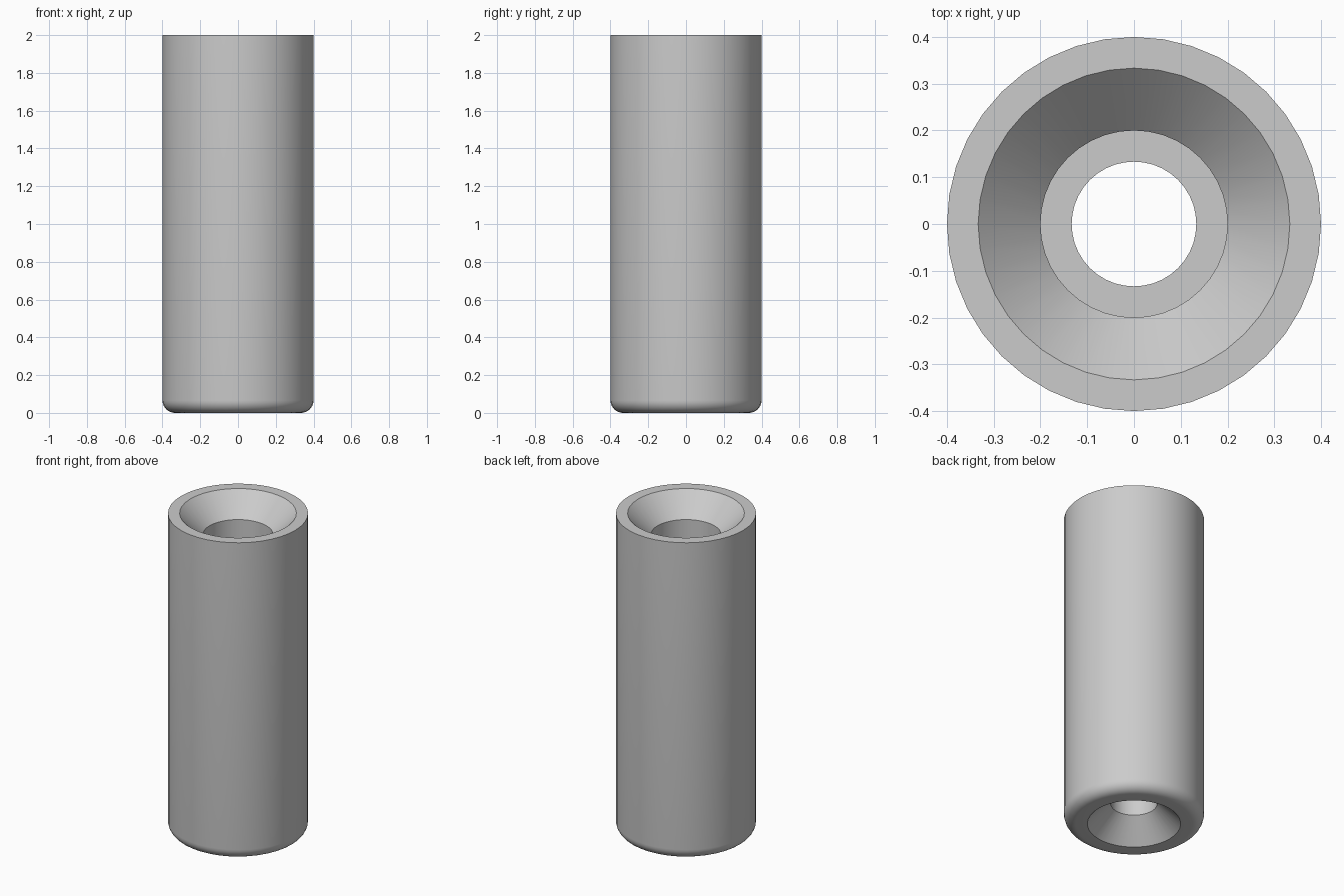
import bpy, bmesh, math

cube = bpy.data.objects.get("Cube")
if cube:
    bpy.data.objects.remove(cube, do_unlink=True)

SEGMENTS = 40
UNIT = 1 / 15          # one design unit of the part
HEIGHT, OUTER, FILLET = 30, 6, 1

grey = bpy.data.materials.new("plain_grey")
grey.use_nodes = True
colour = (0.6, 0.6, 0.6, 1)
grey.diffuse_color = colour
grey.node_tree.nodes["Principled BSDF"].inputs["Base Color"].default_value = colour

# Rounded lower outer edge
fillet = []
for i in range(9):
    a = math.pi / 2 * i / 8
    fillet.append((OUTER - FILLET + FILLET * math.sin(a), FILLET - FILLET * math.cos(a)))

# Closed section (radius, height): outside, top rim, funnel, bore, ledge, hole, countersink
profile = fillet + [
    (OUTER, HEIGHT), (5, HEIGHT), (3, HEIGHT - 2),
    (3, HEIGHT / 2), (2, HEIGHT / 2), (2, 2), (4, 0),
]

# Revolve the section around the vertical axis
bm = bmesh.new()
rings = []
for s in range(SEGMENTS):
    t = math.tau * s / SEGMENTS
    rings.append([bm.verts.new((r * UNIT * math.cos(t), r * UNIT * math.sin(t), z * UNIT))
                  for r, z in profile])
for s in range(SEGMENTS):
    a, b = rings[s], rings[(s + 1) % SEGMENTS]
    for i in range(len(profile)):
        j = (i + 1) % len(profile)
        bm.faces.new((a[i], b[i], b[j], a[j]))
bmesh.ops.recalc_face_normals(bm, faces=bm.faces)

mesh = bpy.data.meshes.new("sleeve")
bm.to_mesh(mesh)
bm.free()
mesh.materials.append(grey)
sleeve = bpy.data.objects.new("sleeve", mesh)
bpy.context.collection.objects.link(sleeve)

# Smooth the round walls, keep the rims crisp
bpy.ops.object.select_all(action='DESELECT')
sleeve.select_set(True)
bpy.context.view_layer.objects.active = sleeve
bpy.ops.object.shade_smooth_by_angle(angle=math.radians(30))
